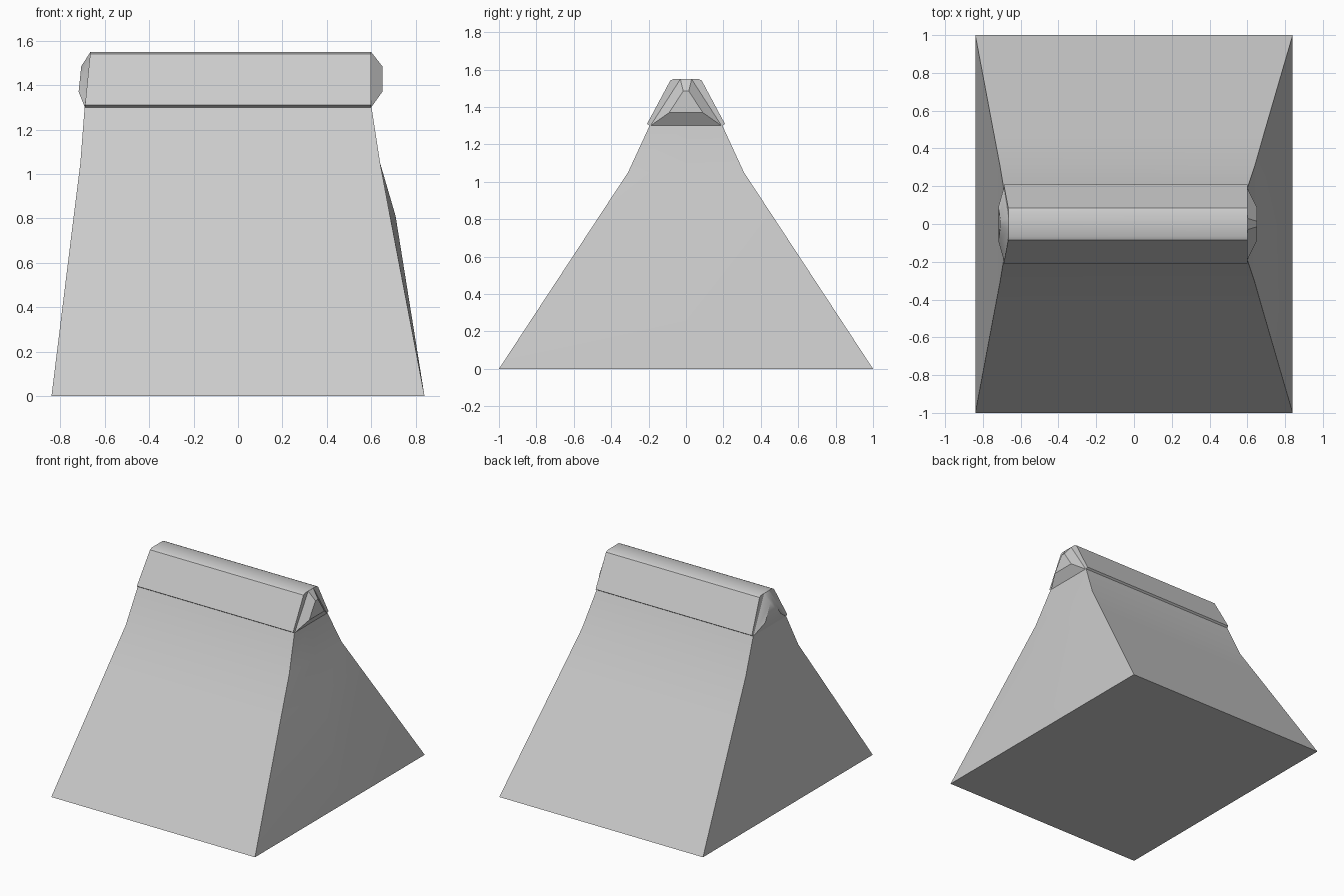
import bpy, bmesh, math

cube = bpy.data.objects.get("Cube")
if cube:
    bpy.data.objects.remove(cube, do_unlink=True)

grey = bpy.data.materials.new("light_grey")
grey.use_nodes = True
grey.diffuse_color = (0.6, 0.6, 0.6, 1)
grey.node_tree.nodes["Principled BSDF"].inputs["Base Color"].default_value = (0.6, 0.6, 0.6, 1)


def loft(name, rings):
    """Skin a stack of equal-length point loops and close both ends."""
    bm = bmesh.new()
    loops = [[bm.verts.new(p) for p in ring] for ring in rings]
    n = len(rings[0])
    for a, b in zip(loops, loops[1:]):
        for i in range(n):
            j = (i + 1) % n
            bm.faces.new((a[i], a[j], b[j], b[i]))
    bm.faces.new(loops[0])
    bm.faces.new(loops[-1])
    bmesh.ops.recalc_face_normals(bm, faces=bm.faces)
    mesh = bpy.data.meshes.new(name)
    bm.to_mesh(mesh)
    bm.free()
    mesh.materials.append(grey)
    obj = bpy.data.objects.new(name, mesh)
    bpy.context.collection.objects.link(obj)
    bpy.ops.object.select_all(action="DESELECT")
    obj.select_set(True)
    bpy.context.view_layer.objects.active = obj
    bpy.ops.object.shade_smooth_by_angle(angle=math.radians(30))
    return obj


def body_ring(z, x0, x1, y, bulge):
    return [(x0, -y, z), (x1, -y, z), (x1 + bulge, 0, z), (x1, y, z), (x0, y, z)]


# Tapering body, slightly swollen on its left flank
loft("body", [
    body_ring(0, -0.84, 0.84, 1.0, 0),
    body_ring(0.81, -0.74, 0.685, 0.468, 0.025),
    body_ring(1.05, -0.71, 0.64, 0.31, 0),
    body_ring(1.31, -0.69, 0.60, 0.19, 0),
])


# Ridge cap along the top, with a slanted right end
def left_limit(z):
    return -0.69 + (z - 1.30) * 0.1


half = [(0.19, 1.297), (0.208, 1.31), (0.085, 1.54), (0.065, 1.55)]
section = half + [(-y, z) for y, z in reversed(half)]
loft("ridge_cap", [
    [(left_limit(z), y, z) for y, z in section],
    [(0.60, y, z) for y, z in section],
])


# Faceted plugs projecting from the ridge ends
def trapezoid(x_low, x_high, y_low, y_high, z_low, z_high):
    return [(x_low, -y_low, z_low), (x_low, y_low, z_low),
            (x_high, y_high, z_high), (x_high, -y_high, z_high)]


for name, base, tip in (("left_end_plug", (0.60, 0.60), (0.65, 0.65)),
                        ("right_end_plug", (-0.69, -0.665), (-0.718, -0.706))):
    loft(name, [
        trapezoid(*base, 0.19, 0.03, 1.30, 1.549),
        trapezoid(*tip, 0.09, 0.015, 1.37, 1.485),
    ])
